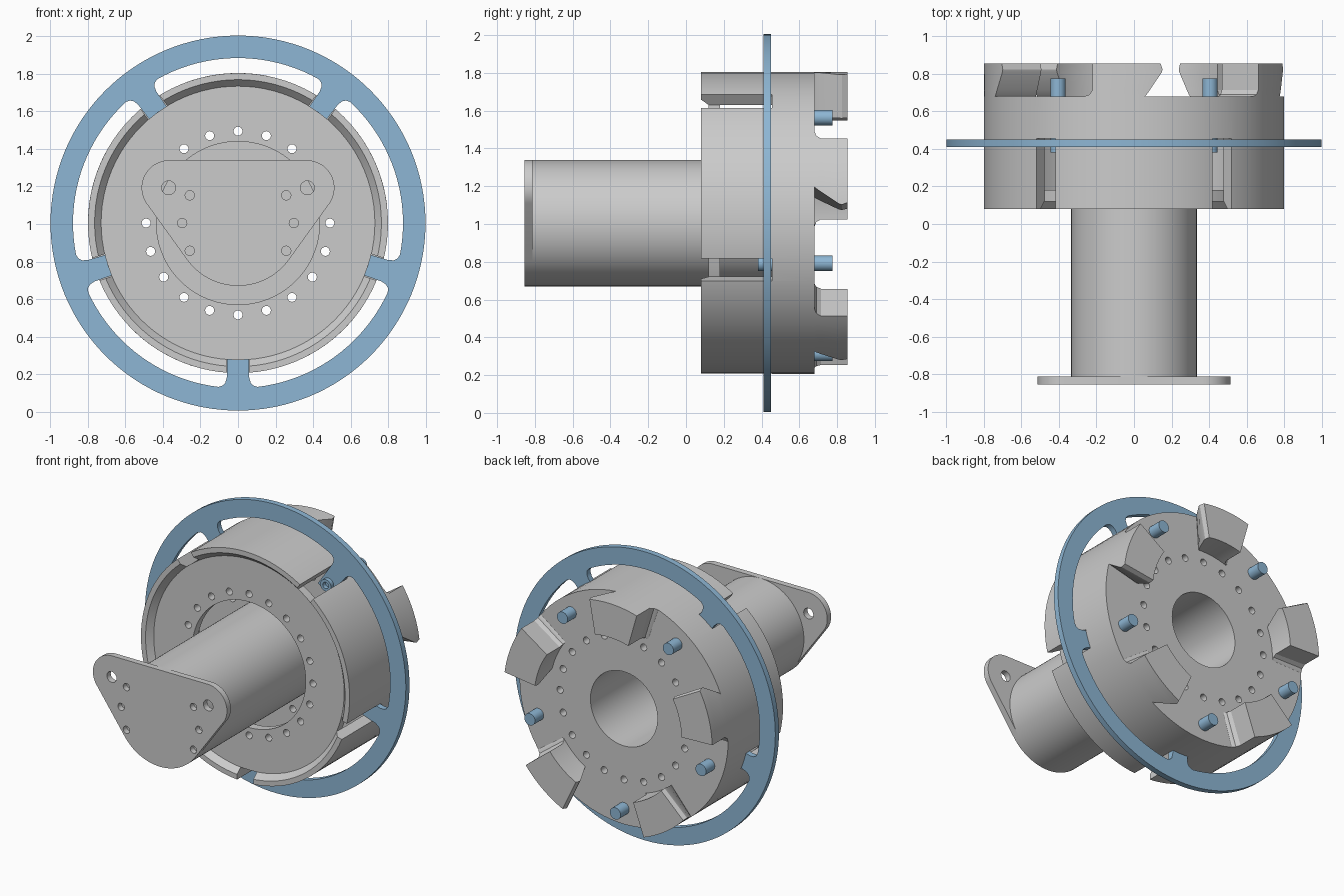
import bpy, bmesh
from math import sin, cos, radians, degrees, asin, pi
from mathutils import Matrix, Vector
from mathutils.geometry import convex_hull_2d

if "Cube" in bpy.data.objects:
    bpy.data.objects.remove(bpy.data.objects["Cube"])

CZ = 1.005                                   # height of the main axis (runs along y)
SPOKES = [54 + 72 * k for k in range(5)]
TEETH = [18 + 72 * k for k in range(5)]

blue = bpy.data.materials.new("blue")
blue.diffuse_color = (0.27, 0.47, 0.66, 1)
blue.use_nodes = True
blue.node_tree.nodes["Principled BSDF"].inputs["Base Color"].default_value = blue.diffuse_color


def polar(r, deg):
    return r * cos(radians(deg)), r * sin(radians(deg))


def circle(r, n=96, c=(0, 0)):
    return [(c[0] + r * cos(2 * pi * i / n), c[1] + r * sin(2 * pi * i / n)) for i in range(n)]


def finish(name, bm, mat=None):
    bmesh.ops.remove_doubles(bm, verts=bm.verts, dist=1e-5)
    bmesh.ops.recalc_face_normals(bm, faces=bm.faces)
    me = bpy.data.meshes.new(name)
    bm.to_mesh(me)
    bm.free()
    ob = bpy.data.objects.new(name, me)
    bpy.context.collection.objects.link(ob)
    if mat:
        me.materials.append(mat)
    return ob


def evaluated_mesh(ob):
    dg = bpy.context.evaluated_depsgraph_get()
    return bpy.data.meshes.new_from_object(ob.evaluated_get(dg))


def revolve(name, profile, n=96, c=(0, 0), mat=None):
    """Spin a closed (radius, y) profile about the y direction."""
    bm = bmesh.new()
    rings = [[bm.verts.new((c[0] + x, y, CZ + c[1] + z)) for x, z in circle(r, n)]
             for r, y in profile]
    for a, b in zip(rings, rings[1:] + rings[:1]):
        for i in range(n):
            j = (i + 1) % n
            bm.faces.new((a[i], a[j], b[j], b[i]))
    bmesh.ops.dissolve_degenerate(bm, edges=bm.edges, dist=1e-6)
    return finish(name, bm, mat)


def plate(name, loops, y0, y1, mat=None):
    """Extrude an x/z outline with holes between y0 and y1."""
    cu = bpy.data.curves.new(name, 'CURVE')
    cu.dimensions, cu.fill_mode, cu.extrude = '2D', 'BOTH', (y1 - y0) / 2
    for pts in loops:
        sp = cu.splines.new('POLY')
        sp.points.add(len(pts) - 1)
        for p, (x, z) in zip(sp.points, pts):
            p.co = (x, z, 0, 1)
        sp.use_cyclic_u = True
    tmp = bpy.data.objects.new(name + "_curve", cu)
    bpy.context.collection.objects.link(tmp)
    me = evaluated_mesh(tmp)
    bpy.data.objects.remove(tmp)
    me.transform(Matrix.Translation((0, (y0 + y1) / 2, CZ)) @ Matrix.Rotation(pi / 2, 4, 'X'))
    bm = bmesh.new()
    bm.from_mesh(me)
    return finish(name, bm, mat)


# outer shell with a chamfered front lip and five slots open to the front
shell = revolve("outer_shell", [(0.765, 0.08), (0.8, 0.08), (0.8, 0.68), (0.73, 0.68), (0.73, 0.12)])
bm = bmesh.new()
for a in SPOKES:
    m = (Matrix.Translation((0, 0.2275, CZ)) @ Matrix.Rotation(-radians(a), 4, 'Y')
         @ Matrix.Translation((0.77, 0, 0)) @ Matrix.Diagonal((0.2, 0.455, 0.125, 1)))
    bmesh.ops.create_cube(bm, size=1, matrix=m)
cutter = finish("slot_cutter", bm)
cutter.hide_render = True
mod = shell.modifiers.new("slots", 'BOOLEAN')
mod.operation, mod.solver, mod.object = 'DIFFERENCE', 'EXACT', cutter
cut_mesh = evaluated_mesh(shell)
shell.modifiers.clear()
shell.data = cut_mesh
bpy.data.objects.remove(cutter)

# front and back plates sharing a circle of twenty holes
holes = [circle(0.024, 16, polar(0.49, 18 * k)) for k in range(20)]
plate("front_plate", [circle(0.73), circle(0.435)] + holes, 0.12, 0.18)
plate("back_plate", [circle(0.73), circle(0.43)] + holes, 0.6, 0.68)

# central tube with its rear hub
revolve("central_tube", [(0.335, -0.815), (0.335, 0.6), (0.43, 0.6), (0.43, 0.68),
                         (0.257, 0.68), (0.257, -0.815)])

# rounded triangular mounting flange
pts = circle(0.335) + circle(0.147, 64, (0.367, 0.188)) + circle(0.147, 64, (-0.367, 0.188))
outline = [pts[i] for i in convex_hull_2d([Vector(p) for p in pts])]
flange_holes = []
for s in (-1, 1):
    flange_holes.append(circle(0.037, 24, (s * 0.37, 0.188)))
    flange_holes += [circle(0.025, 16, (s * x, z)) for x, z in ((0.257, 0.148), (0.298, 0), (0.257, -0.148))]
plate("mounting_flange", [outline] + flange_holes, -0.855, -0.813)

# rear dog teeth: one undercut side, one straight side with a base fillet
# each level is (y, start angle, end angle) relative to the tooth centre
LEVELS = [(0.67, -4, 20), (0.682, -4.2, 19), (0.69, -4.8, 17.3), (0.715, -6.1, 16),
          (0.81, -10.7, 16), (0.825, -11, 16), (0.855, -10.2, 16)]
STEPS = 14


def tooth(k, centre):
    bm = bmesh.new()
    grids = [[[bm.verts.new((r * cos(t), y, CZ + r * sin(t)))
               for t in (radians(centre + a + (b - a) * i / STEPS) for i in range(STEPS + 1))]
              for y, a, b in LEVELS] for r in (0.565, 0.8)]
    inner, outer = grids
    for g in grids:
        for lo, hi in zip(g, g[1:]):
            for i in range(STEPS):
                bm.faces.new((lo[i], lo[i + 1], hi[i + 1], hi[i]))
    border = [(j, 0) for j in range(len(LEVELS))] + [(-1, i) for i in range(1, STEPS + 1)]
    border += [(j, -1) for j in range(len(LEVELS) - 2, -1, -1)] + [(0, i) for i in range(STEPS - 1, 0, -1)]
    for (a, b), (c, d) in zip(border, border[1:] + border[:1]):
        bm.faces.new((inner[a][b], inner[c][d], outer[c][d], outer[a][b]))
    finish(f"tooth_{k + 1}", bm)


for k, a in enumerate(TEETH):
    tooth(k, a)

# blue shift ring with filleted spokes reaching inward through the slots
R_IN = 0.88
half = [(0.867, -0.082), (0.852, -0.068), (0.825, -0.06), (0.63, -0.055)]
spoke = half + [(u, -v) for u, v in reversed(half)]
gap = degrees(asin(0.105 / R_IN))
inner_loop = []
for a in SPOKES:
    c, s = polar(1, a)
    inner_loop += [(u * c - v * s, u * s + v * c) for u, v in spoke]
    inner_loop += [polar(R_IN, a + gap + (72 - 2 * gap) * i / 20) for i in range(21)]
plate("shift_ring", [circle(1.0, 128), inner_loop], 0.41, 0.45, blue)

# blue pins carried by the spokes, hollow at the front
for k, a in enumerate(SPOKES):
    revolve(f"pin_{k + 1}", [(0, 0.775), (0.041, 0.775), (0.041, 0.38), (0.022, 0.38),
                             (0.022, 0.44), (0, 0.44)], 24, polar(0.69, a), blue)

# smooth shading with sharp edges kept
for ob in bpy.context.scene.objects:
    ob.select_set(True)
bpy.context.view_layer.objects.active = shell
bpy.ops.object.shade_smooth_by_angle(angle=radians(30))
